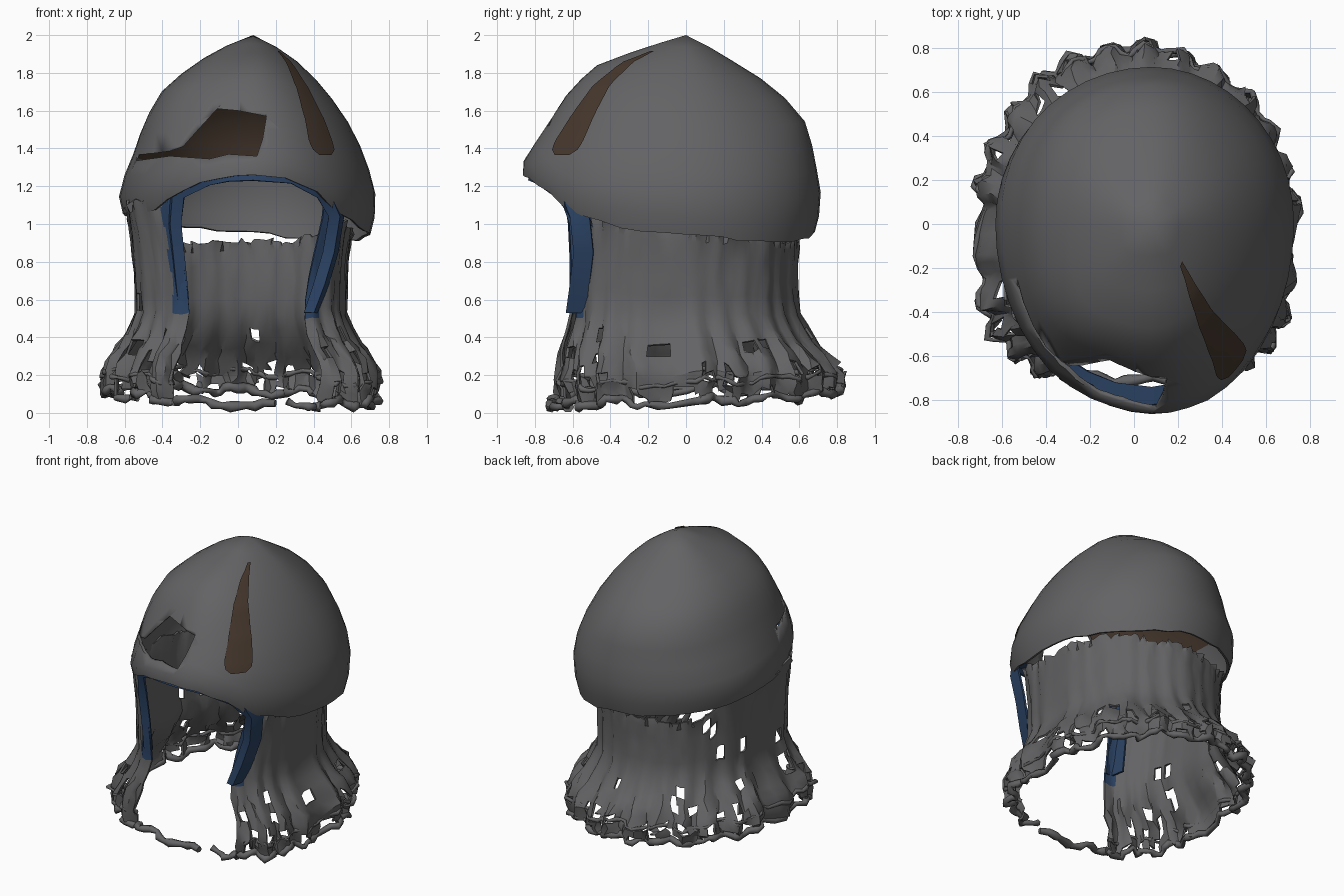
import bpy, bmesh, random
from math import sin, cos, radians, exp, copysign
from mathutils import Vector

random.seed(4)
if "Cube" in bpy.data.objects:
    bpy.data.objects.remove(bpy.data.objects["Cube"])


def material(name, rgb):
    m = bpy.data.materials.new(name)
    m.use_nodes = True
    m.diffuse_color = (*rgb, 1)
    m.node_tree.nodes["Principled BSDF"].inputs["Base Color"].default_value = (*rgb, 1)
    return m


STEEL = material("grey steel", (0.125, 0.125, 0.13))
BROWN = material("dark brown", (0.058, 0.037, 0.025))
BLUE = material("navy blue", (0.023, 0.053, 0.122))


def interp(table, t):
    """Linear lookup of a row of values; table rows ascend by first entry."""
    if t <= table[0][0]:
        return table[0][1:]
    for a, b in zip(table, table[1:]):
        if t <= b[0]:
            f = (t - a[0]) / (b[0] - a[0])
            return [p + (q - p) * f for p, q in zip(a[1:], b[1:])]
    return table[-1][1:]


def add_object(name, bm, mats, thickness=0, offset=0, mat_offset=0, angle=40):
    me = bpy.data.meshes.new(name)
    bm.to_mesh(me)
    bm.free()
    ob = bpy.data.objects.new(name, me)
    bpy.context.collection.objects.link(ob)
    for m in mats:
        me.materials.append(m)
    for o in bpy.context.selected_objects:
        o.select_set(False)
    ob.select_set(True)
    bpy.context.view_layer.objects.active = ob
    if thickness:
        s = ob.modifiers.new("thickness", 'SOLIDIFY')
        s.thickness, s.offset, s.material_offset = thickness, offset, mat_offset
        bpy.ops.object.modifier_apply(modifier=s.name)
    bpy.ops.object.shade_smooth_by_angle(angle=radians(angle))
    return ob


def grid(bm, rows, closed=False, keep=lambda i, j: True, mat=lambda i, j: 0):
    """Faces between successive rows of points."""
    vs = [[bm.verts.new(p) for p in r] for r in rows]
    n = len(rows[0])
    for i in range(len(rows) - 1):
        for j in range(n if closed else n - 1):
            if keep(i, j):
                k = (j + 1) % n
                f = bm.faces.new((vs[i][j], vs[i][k], vs[i + 1][k], vs[i + 1][j]))
                f.material_index = mat(i, j)
    for v in [v for v in bm.verts if not v.link_faces]:
        bm.verts.remove(v)
    return vs


# Helmet bowl: half widths (+x, -x, -y, +y) by height, and rim height by angle
BOWL = [(0.9, 0.63, 0.68, 0.84, 0.69), (1.1, 0.65, 0.71, 0.87, 0.71),
        (1.2, 0.645, 0.71, 0.88, 0.715), (1.3, 0.61, 0.66, 0.88, 0.69),
        (1.38, 0.585, 0.63, 0.84, 0.68), (1.55, 0.5, 0.57, 0.73, 0.63),
        (1.72, 0.38, 0.47, 0.61, 0.48), (1.85, 0.25, 0.31, 0.46, 0.27),
        (1.94, 0.12, 0.15, 0.2, 0.12), (2.0, 0, 0, 0, 0)]
RIM = [(-180, 1.07), (-140, 1.08), (-124, 1.17), (-110, 1.25), (-90, 1.275), (-72, 1.26),
       (-57, 1.17), (-47, 1.07), (-20, 0.98), (0, 0.95), (45, 0.91), (90, 0.96),
       (135, 1.0), (180, 1.07)]


def bump(deg, centre, width):
    return exp(-((deg - centre) / width) ** 2)


def bowl(deg, z, grow=0.0):
    a = radians(deg)
    px, nx, ny, py = interp(BOWL, z)
    x = (px if cos(a) > 0 else nx) * cos(a)
    y = (py if sin(a) > 0 else ny) * sin(a)
    high = max(0, min(1, (z - 1.3) / 0.3))
    shape = 1 + high * (0.06 * bump(deg, -142, 25) - 0.06 * bump(deg, 45, 30)
                        + 0.03 * bump(deg, 135, 25))
    shape -= 0.06 * bump(deg, -113, 20) * bump(z, 1.52, 0.17)
    v = Vector((x, y, 0)) * shape
    if v.length > 0:
        v += v.normalized() * grow
    return Vector((0.08 + v.x, v.y, z + grow * 0.7))


SEG = 44
angles = [-180 + 360 * j / SEG for j in range(SEG)]
levels = [0, 0.08, 0.2, 0.32, 0.44, 0.56, 0.68, 0.78, 0.87, 0.94]
rows = []
for t in levels:
    row = []
    for d in angles:
        rim = interp(RIM, d)[0] + random.uniform(-0.01, 0.01) * (t == 0)
        row.append(bowl(d, rim + (2 - rim) * t, -0.015 if t == 0 else 0))
    rows.append(row)
bm = bmesh.new()
# Slots 0 and 2 are outside; the shell adds one for the inside
vs = grid(bm, rows, True, mat=lambda i, j: 0 if i >= 3 else 2)
tip = bm.verts.new((0.08, 0, 2))
for j in range(SEG):
    bm.faces.new((vs[-1][j], vs[-1][(j + 1) % SEG], tip))
bowl_ob = add_object("helmet_bowl", bm, [STEEL, BROWN, STEEL, STEEL], 0.018, -1, 1, 50)

# Broken hole in the brow, tailing off into a crack on the side
outline = [(-0.54, 1.335), (-0.52, 1.365), (-0.36, 1.385), (-0.29, 1.41), (-0.21, 1.5),
           (-0.11, 1.61), (0.0, 1.6), (0.15, 1.57), (0.13, 1.45), (0.1, 1.36),
           (-0.05, 1.37), (-0.15, 1.345), (-0.36, 1.36)]
bm = bmesh.new()
face = bm.faces.new([bm.verts.new((x, -1.1, z)) for x, z in outline])
ext = bmesh.ops.extrude_face_region(bm, geom=[face])
for v in ext["geom"]:
    if isinstance(v, bmesh.types.BMVert):
        v.co.y = -0.1
bmesh.ops.recalc_face_normals(bm, faces=bm.faces)
cutter = add_object("hole_cutter", bm, [STEEL])
cutter.hide_render = True
bpy.context.view_layer.objects.active = bowl_ob
cut = bowl_ob.modifiers.new("hole", 'BOOLEAN')
cut.object, cut.operation, cut.solver = cutter, 'DIFFERENCE', 'EXACT'
bpy.ops.object.modifier_apply(modifier=cut.name)
bpy.data.objects.remove(cutter)

# Painted stripe on the bowl: (height, start angle, end angle)
STRIPE = [(1.36, -54, -46), (1.38, -57, -43), (1.43, -58.5, -42), (1.6, -56.5, -42),
          (1.75, -53, -41), (1.85, -47, -37), (1.91, -40, -35)]
bm = bmesh.new()
rows = []
for k in range(21):
    z = 1.36 + 0.55 * k / 20
    a, b = interp(STRIPE, z)
    rows.append([bowl(a + (b - a) * s / 6, z, 0.008) for s in range(7)])
grid(bm, rows)
add_object("brown_stripe", bm, [BROWN])

# Neck curtain: (height, side, back, front) radii; square in front, round behind
CURTAIN = [(0.08, 0.70, 0.75, 0.75), (0.2, 0.72, 0.77, 0.77), (0.3, 0.67, 0.71, 0.74),
           (0.4, 0.6, 0.63, 0.7), (0.52, 0.55, 0.585, 0.65), (0.8, 0.56, 0.58, 0.63),
           (1.1, 0.6, 0.61, 0.64)]
EDGE = [(0.1, -58, 247), (0.55, -58, 247), (1.05, -46, 240)]
TOPS = [(-60, 1.14), (-30, 1.02), (0, 0.96), (45, 0.94), (60, 0.91), (90, 0.91), (120, 0.89),
        (138, 0.93), (150, 1.06), (180, 1.1), (250, 1.17)]


def curtain(deg, z):
    a = radians(deg)
    rx, back, front = interp(CURTAIN, z)
    flare = max(0, min(1, (0.6 - z) / 0.35))
    pleat = 1 + sin(a * 26) * (0.006 + 0.03 * flare) + 0.01 * sin(a * 9 + 1)
    ry, px, py = (back, 1.02, 1.02) if sin(a) > 0 else (front, 0.75, 0.55)
    x = copysign(abs(cos(a)) ** px, cos(a)) * rx * pleat
    y = copysign(abs(sin(a)) ** py, sin(a)) * ry * pleat
    return Vector((0.01 + x, 0.04 * flare + y, z))


def hem_height(deg):
    a = radians(deg)
    return 0.09 + 0.03 * sin(a) - 0.03 * cos(a) + 0.02 * sin(a * 13)


def jitter(p, s):
    return p + Vector([random.uniform(-s, s) for _ in range(3)])


COLS = 120
fall = [0, 0.06, 0.16, 0.27, 0.38, 0.49, 0.58, 0.66, 0.72, 0.78, 0.84, 0.9, 0.95, 1]
rows = []
for i, t in enumerate(fall):
    row = []
    for j in range(COLS + 1):
        u = j / COLS
        z0 = 1.05 * (1 - t) + 0.1 * t
        lo, hi = interp(EDGE, z0)
        d = lo + (hi - lo) * u
        z = interp(TOPS, d)[0] * (1 - t) + hem_height(d) * t
        s = 0.014 if t > 0.7 else 0.005
        row.append(jitter(curtain(d, z), 0.018 if i == 0 else s))
    rows.append(row)

# Worn holes: a few in the cloth, many rows of gaps between the hem pleats
holes = set()
for _ in range(14):
    i, j = random.randint(1, 7), random.randint(8, COLS - 8)
    holes |= {(i, j), (i, j + 1)}
for j in range(2, COLS - 3, 4):
    for i in (8, 10, 12):
        if random.random() < (0.3 if i == 8 else 0.7):
            k = j + (2 if i == 10 else 0)
            holes |= {(i, k), (i, k + 1)}
            if random.random() < 0.4:
                holes.add((i - 1, k))


def trim_colour(i, j):
    return int(i < 6 and min(j, COLS - 1 - j) < (4 if i % 2 else 3))


bm = bmesh.new()
grid(bm, rows, keep=lambda i, j: (i, j) not in holes, mat=trim_colour)
add_object("neck_curtain", bm, [STEEL, BLUE], 0.014, 0, 0, 35)


# Knotted hem cord, with loose ends crossing the front
def hem_cord(name, start, end, lift, radius):
    cu = bpy.data.curves.new(name, 'CURVE')
    cu.dimensions = '3D'
    cu.bevel_depth, cu.bevel_resolution, cu.use_fill_caps = radius, 1, True
    n = max(4, int((end - start) / 2.6))
    sp = cu.splines.new('POLY')
    sp.points.add(n)
    for k, p in enumerate(sp.points):
        d = start + (end - start) * k / n
        q = jitter(curtain(d, hem_height(d) + lift), 0.012)
        q.z = max(q.z, radius * 1.35)
        p.co = (*q, 1)
        p.radius = random.uniform(0.6, 1.35)
    cu.materials.append(STEEL)
    ob = bpy.data.objects.new(name, cu)
    bpy.context.collection.objects.link(ob)


hem_cord("hem_cord_lower", -60, 248, 0, 0.022)
hem_cord("hem_cord_upper", -58, 247, 0.1, 0.013)
hem_cord("front_cord_right", 247, 279, -0.01, 0.024)
hem_cord("front_cord_left", -74, -58, -0.02, 0.024)

# Blue binding around the face opening: front edge, then a turned-back flange
ARCH = [(-0.26, -0.6, 0.6), (-0.28, -0.6, 0.8), (-0.3, -0.61, 1.0), (-0.285, -0.66, 1.14),
        (-0.15, -0.76, 1.205), (-0.05, -0.81, 1.225), (0.08, -0.83, 1.23), (0.28, -0.79, 1.215),
        (0.42, -0.68, 1.14), (0.48, -0.6, 1.04), (0.45, -0.58, 0.85), (0.4, -0.6, 0.68),
        (0.35, -0.62, 0.53)]
rows = []
for x, y, z in ARCH:
    side = copysign(1, x - 0.08) * min(1, abs(x - 0.08) / 0.3)
    up = 0.04 if z > 1.1 else 0.0
    rows.append([(x, y, z), (x + 0.055 * side, y - 0.01 + up * 0.6, z + up),
                 (x + 0.075 * side, y + 0.09, z + up)])
bm = bmesh.new()
grid(bm, rows)
add_object("face_binding", bm, [BLUE], 0.014, 0)
